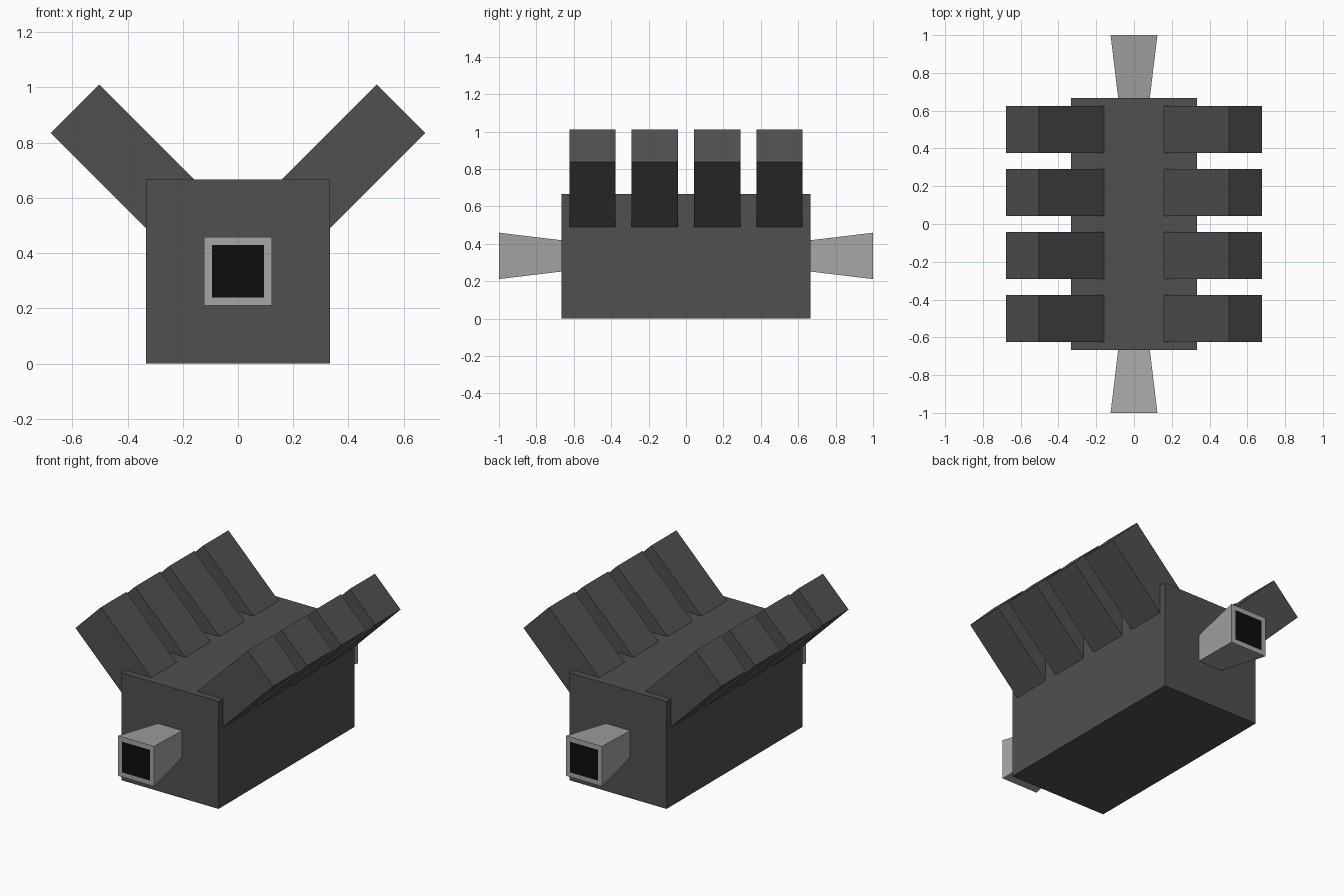
import bpy, bmesh, math
from mathutils import Matrix, Vector

cube = bpy.data.objects.get("Cube")
if cube:
    bpy.data.objects.remove(cube, do_unlink=True)


def material(name, value):
    mat = bpy.data.materials.new(name)
    mat.use_nodes = True
    color = (value, value, value, 1)
    mat.diffuse_color = color
    mat.node_tree.nodes["Principled BSDF"].inputs["Base Color"].default_value = color
    return mat


dark_grey = material("dark grey", 0.08)
light_grey = material("light grey", 0.38)
black = material("black", 0.004)


def finish(name, bm, *mats):
    bmesh.ops.recalc_face_normals(bm, faces=bm.faces)
    mesh = bpy.data.meshes.new(name)
    bm.to_mesh(mesh)
    bm.free()
    for mat in mats:
        mesh.materials.append(mat)
    obj = bpy.data.objects.new(name, mesh)
    bpy.context.collection.objects.link(obj)
    return obj


def box(name, size, matrix, mat):
    bm = bmesh.new()
    bmesh.ops.create_cube(bm, size=1, matrix=matrix @ Matrix.Diagonal((*size, 1)))
    return finish(name, bm, mat)


# Main block
HALF = 0.333
box("engine_block", (2 * HALF, 4 * HALF, 2 * HALF),
    Matrix.Translation((0, 0, HALF)), dark_grey)

# Two banks of four cylinders, tilted 45 degrees out of the top edges
OUT, IN = 0.364, 0.28
for side, label in ((1, "left"), (-1, "right")):
    for i in range(4):
        tilt = Matrix.Rotation(side * math.pi / 4, 4, "Y")
        place = Matrix.Translation((side * HALF, (i - 1.5) / 3, 2 * HALF))
        shift = Matrix.Translation((0, 0, (OUT - IN) / 2))
        box(f"{label}_cylinder_{i + 1}", (0.248, 0.248, OUT + IN),
            place @ tilt @ shift, dark_grey)

# Flared shafts at both ends, each with a black inset end face
for side, label in ((-1, "front"), (1, "back")):
    bm = bmesh.new()
    bmesh.ops.create_cube(bm, size=2)
    for v in bm.verts:
        outer = v.co.y * side > 0
        half = 0.124 if outer else 0.083
        v.co = Vector((v.co.x * half, side * (1 if outer else 0.66),
                       HALF + 0.002 + v.co.z * half))
    end = max(bm.faces, key=lambda f: f.calc_center_median().y * side)
    bmesh.ops.inset_individual(bm, faces=[end], thickness=0.041)
    end.material_index = 1
    finish(f"{label}_shaft", bm, light_grey, black)
